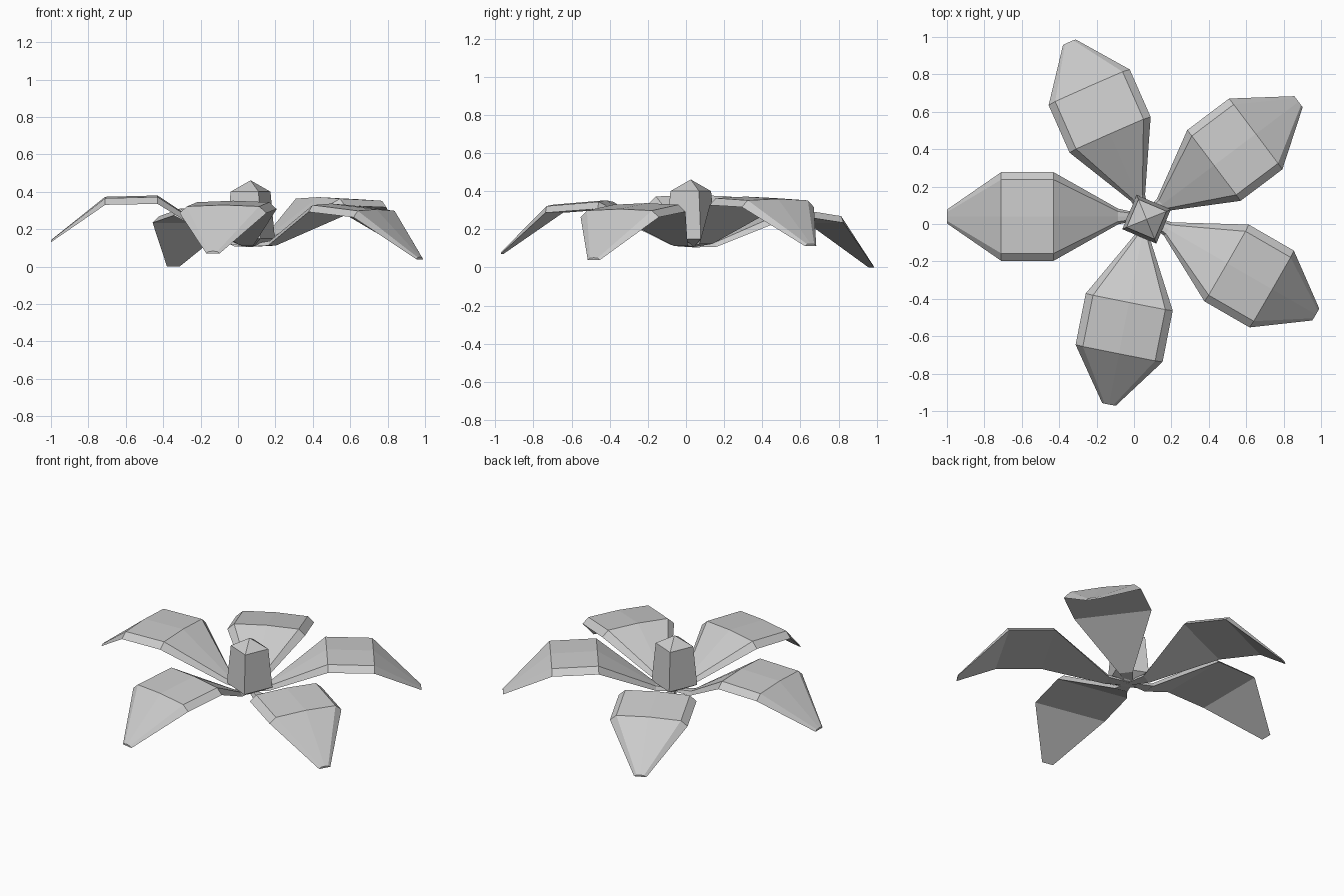
import bpy
import bmesh
import math
from mathutils import Matrix, Vector

if "Cube" in bpy.data.objects:
    bpy.data.objects.remove(bpy.data.objects["Cube"])

grey = bpy.data.materials.new("petal grey")
grey.diffuse_color = (0.6, 0.6, 0.6, 1)
grey.use_nodes = True
grey.node_tree.nodes["Principled BSDF"].inputs["Base Color"].default_value = grey.diffuse_color

PIVOT = Vector((0.065, 0.04, 0.12))


def loft(name, rings, matrix):
    """Skin closed rings of equal size and cap both ends."""
    bm = bmesh.new()
    loops = [[bm.verts.new(matrix @ Vector(p)) for p in ring] for ring in rings]
    n = len(rings[0])
    for a, b in zip(loops, loops[1:]):
        for i in range(n):
            j = (i + 1) % n
            bm.faces.new((a[i], a[j], b[j], b[i]))
    bm.faces.new(loops[0])
    bm.faces.new(loops[-1])
    bmesh.ops.recalc_face_normals(bm, faces=bm.faces)
    mesh = bpy.data.meshes.new(name)
    bm.to_mesh(mesh)
    bm.free()
    mesh.materials.append(grey)
    obj = bpy.data.objects.new(name, mesh)
    bpy.context.collection.objects.link(obj)
    return obj


def section(u, height, half, bevel, thick, ridge):
    """Petal cross-section: flat underside, sloped rims, slight centre ridge."""
    top = height + thick
    return [(u, -half, height), (u, -half + bevel, top), (u, 0, top + ridge),
            (u, half - bevel, top), (u, half, height)]


# Petal profile from the stem to the tip
petal_sections = [
    section(0.04, -0.010, 0.018, 0.006, 0.015, 0.0),
    section(0.15, 0.005, 0.042, 0.015, 0.025, 0.003),
    section(0.495, 0.215, 0.237, 0.040, 0.037, 0.008),
    section(0.775, 0.210, 0.237, 0.040, 0.035, 0.008),
    section(1.065, 0.010, 0.037, 0.014, 0.010, 0.002),
]

# Petals: direction, downward pitch (degrees), shift along the petal
placements = [
    (180.0, 0.0, 0.0),
    (258.8, 3.2, -0.04),
    (330.0, 4.9, -0.015),
    (397.0, 1.0, -0.045),
    (113.8, 7.0, -0.04),
]
for i, (azimuth, pitch, shift) in enumerate(placements, 1):
    m = (Matrix.Translation(PIVOT)
         @ Matrix.Rotation(math.radians(azimuth), 4, 'Z')
         @ Matrix.Translation((shift, 0, 0))
         @ Matrix.Rotation(math.radians(pitch), 4, 'Y'))
    loft(f"petal_{i}", petal_sections, m)


# Square flower centre, wider at the bottom, with a pointed cap
def square(radius, z):
    return [(radius * math.cos(math.radians(22 + 90 * k)),
             radius * math.sin(math.radians(22 + 90 * k)), z) for k in range(4)]


loft("flower_centre",
     [square(0.05, 0.11), square(0.14, 0.15), square(0.115, 0.40), square(0.002, 0.46)],
     Matrix.Translation((0.067, 0.025, 0)))
